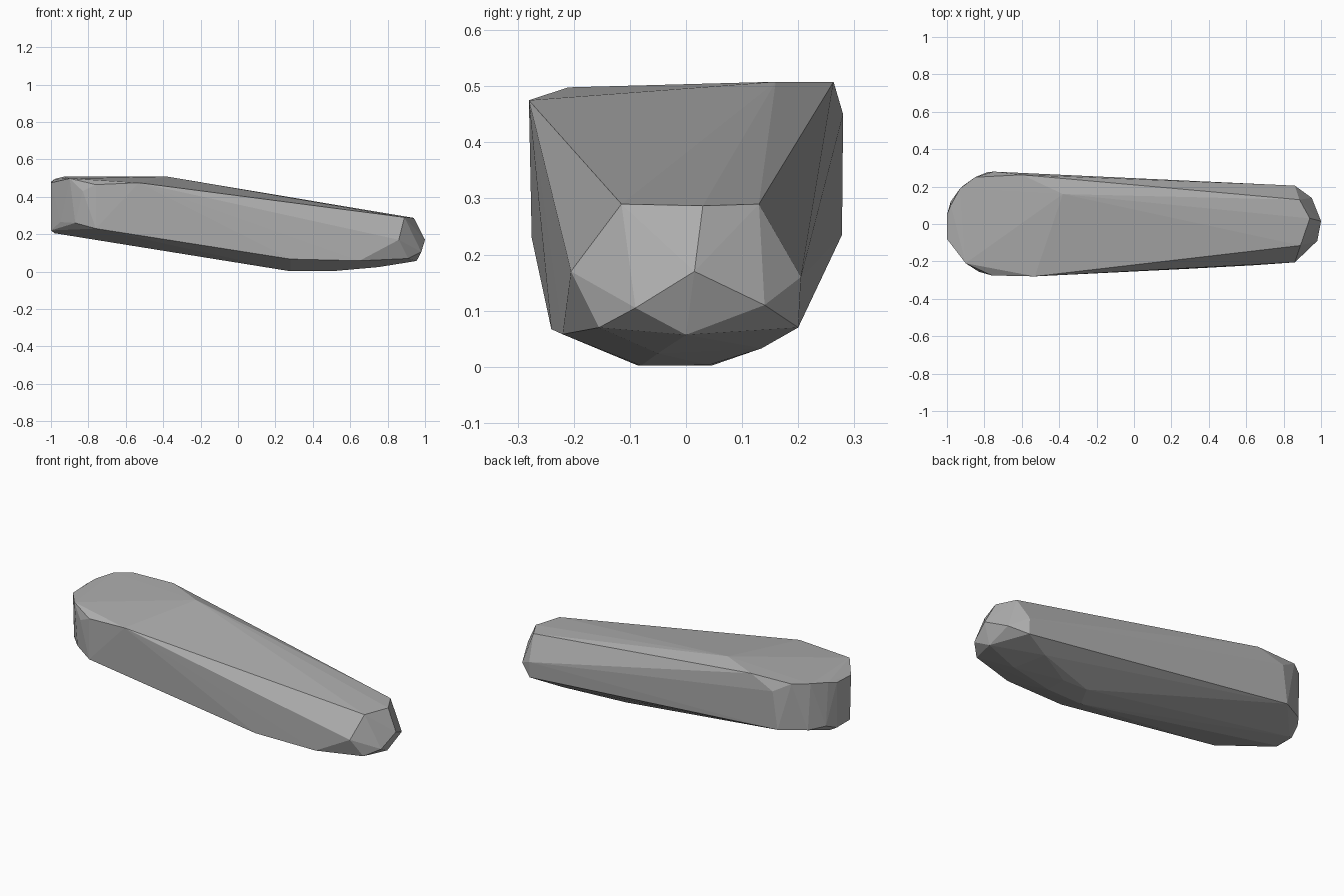
import bpy
import bmesh

# Remove the default cube only
default_cube = bpy.data.objects.get("Cube")
if default_cube:
    bpy.data.objects.remove(default_cube, do_unlink=True)


def make_material(name, colour):
    material = bpy.data.materials.new(name)
    material.use_nodes = True
    material.diffuse_color = colour
    shader = material.node_tree.nodes["Principled BSDF"]
    shader.inputs["Base Color"].default_value = colour
    return material


def make_hull(name, corner_groups, material):
    """Wrap a faceted convex stone around groups of corner points."""
    bm = bmesh.new()
    for group in corner_groups:
        for corner in group:
            bm.verts.new(corner)
    result = bmesh.ops.convex_hull(bm, input=list(bm.verts))
    # Discard corners that ended up inside the hull
    loose = [v for v in bm.verts if not v.link_faces]
    bmesh.ops.delete(bm, geom=loose, context="VERTS")
    bmesh.ops.recalc_face_normals(bm, faces=list(bm.faces))
    for face in bm.faces:
        face.smooth = False
    mesh = bpy.data.meshes.new(name)
    bm.to_mesh(mesh)
    bm.free()
    mesh.materials.append(material)
    stone = bpy.data.objects.new(name, mesh)
    bpy.context.collection.objects.link(stone)
    return stone


# Narrow tip at the low end
narrow_end = [
    (.89, -.115, .29), (.94, .03, .287), (.885, .13, .29),
    (1, .015, .17), (.98, -.09, .105), (.95, .14, .11),
    (.86, -.205, .17), (.86, .205, .16), (.955, 0, .057),
    (.91, -.155, .07), (.86, .2, .07),
]

# Sloping upper plane and its ridge
top_rim = [
    (-.9, -.21, .498), (-.53, -.28, .475), (-.38, .16, .508),
    (-.6, .263, .508), (-.85, .25, .508), (-.93, .19, .508),
    (-.98, .1, .495),
]

# Rounded wide end
wide_end = [
    (-1, .05, .48), (-1, -.08, .475), (-1, .05, .22), (-1, -.07, .22),
    (-.98, .12, .25), (-.95, -.14, .265), (-.87, -.225, .26),
    (-.83, -.255, .43), (-.76, -.275, .465), (-.76, -.275, .23),
    (-.75, .28, .45), (-.78, .278, .235), (-.92, .2, .24),
]

# Shallow keel underneath
underside = [
    (-.98, -.04, .205), (-.97, .07, .205), (.28, -.085, .002),
    (.5, -.08, .002), (.35, .045, .002), (.5, .04, .003),
    (.28, -.24, .067), (.65, -.22, .058), (.7, .135, .033),
    (.75, -.05, .024),
]

stone_grey = make_material("stone grey", (.42, .42, .42, 1))
make_hull("long_stone", [narrow_end, top_rim, wide_end, underside], stone_grey)
